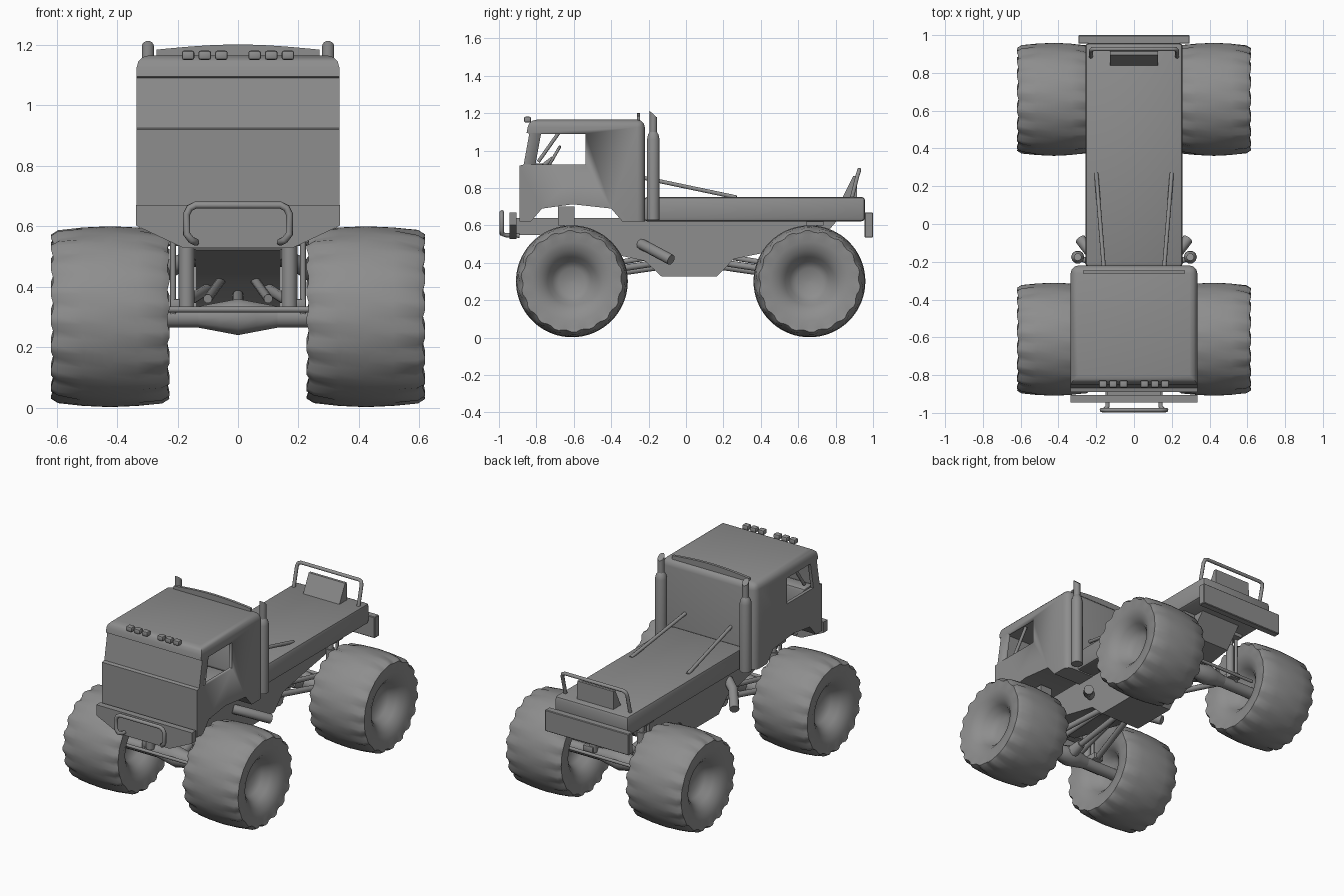
import bpy, bmesh, math
from mathutils import Vector

old = bpy.data.objects.get("Cube")
if old:
    bpy.data.objects.remove(old, do_unlink=True)

grey = bpy.data.materials.new("plain_grey")
grey.use_nodes = True
COL = (0.27, 0.27, 0.27, 1)
grey.diffuse_color = COL
grey.node_tree.nodes["Principled BSDF"].inputs["Base Color"].default_value = COL


def finish(name, bm, smooth=True, angle=35):
    bmesh.ops.recalc_face_normals(bm, faces=bm.faces[:])
    me = bpy.data.meshes.new(name)
    bm.to_mesh(me)
    bm.free()
    ob = bpy.data.objects.new(name, me)
    bpy.context.collection.objects.link(ob)
    me.materials.append(grey)
    if smooth:
        bpy.ops.object.select_all(action='DESELECT')
        ob.select_set(True)
        bpy.context.view_layer.objects.active = ob
        bpy.ops.object.shade_smooth_by_angle(angle=math.radians(angle))
    return ob


def extrude(name, pts, lo, hi, axis=0, bevel=0, pick=None, segs=3):
    """Extrude a closed profile along x (yz points) or along y (xz points)."""
    bm = bmesh.new()
    place = (lambda p, d: (d, *p)) if axis == 0 else (lambda p, d: (p[0], d, p[1]))
    face = bm.faces.new([bm.verts.new(place(p, lo)) for p in pts])
    ext = bmesh.ops.extrude_face_region(bm, geom=[face])
    move = Vector(place((0, 0), hi - lo))
    bmesh.ops.translate(bm, vec=move, verts=[v for v in ext["geom"] if isinstance(v, bmesh.types.BMVert)])
    bmesh.ops.recalc_face_normals(bm, faces=bm.faces[:])
    if bevel:
        edges = [e for e in bm.edges if pick is None or pick(e)]
        bmesh.ops.bevel(bm, geom=edges, offset=bevel, segments=segs, profile=0.5, affect='EDGES')
    return finish(name, bm)


def box(name, x, y, z, bevel=0, segs=2):
    return extrude(name, [(y[0], z[0]), (y[1], z[0]), (y[1], z[1]), (y[0], z[1])], *x, bevel=bevel, segs=segs)


def tube(name, pts, r, radii=None, cyclic=False):
    cu = bpy.data.curves.new(name, 'CURVE')
    cu.dimensions = '3D'
    cu.bevel_depth = r
    cu.bevel_resolution = 3
    cu.use_fill_caps = True
    sp = cu.splines.new('POLY')
    sp.points.add(len(pts) - 1)
    for i, p in enumerate(pts):
        sp.points[i].co = (*p, 1)
        sp.points[i].radius = radii[i] if radii else 1
    sp.use_cyclic_u = cyclic
    cu.materials.append(grey)
    ob = bpy.data.objects.new(name, cu)
    bpy.context.collection.objects.link(ob)
    return ob


def cut(ob, cutter):
    mod = ob.modifiers.new("cut", 'BOOLEAN')
    mod.operation = 'DIFFERENCE'
    mod.solver = 'EXACT'
    mod.object = cutter
    bpy.context.view_layer.objects.active = ob
    bpy.ops.object.modifier_apply(modifier=mod.name)
    bpy.data.objects.remove(cutter, do_unlink=True)


# Cab shell with raked windscreen, roof cap and wheel arch
cab = extrude("cab", [(-.89, .62), (-.89, .92), (-.868, .925), (-.838, 1.09), (-.852, 1.095), (-.84, 1.165),
                      (-.22, 1.165), (-.22, .62), (-.34, .62), (-.40, .69), (-.605, .713), (-.77, .69), (-.83, .62)],
              -.335, .335, bevel=.04,
              pick=lambda e: all(v.co.z > 1.16 for v in e.verts) or
              (all(v.co.y > -.23 for v in e.verts) and e.verts[0].co.x == e.verts[1].co.x))
cut(cab, extrude("cavity", [(-.85, .74), (-.845, .92), (-.815, 1.11), (-.26, 1.11), (-.26, .74)], -.315, .315))
cut(cab, extrude("window_opening", [(-.805, .925), (-.775, 1.09), (-.538, 1.09), (-.538, .925)], -.5, .5))

# Cab interior
box("dashboard", (-.31, .31), (-.85, -.75), (.74, .93), .02)
for s in (-1, 1):
    box("seat_base", (s * .17 - .09, s * .17 + .09), (-.62, -.36), (.74, .84), .02)
    extrude("seat_back", [(-.46, .84), (-.38, .84), (-.35, 1.09), (-.42, 1.09)], s * .17 - .09, s * .17 + .09, bevel=.02)
    tube("cage_bar", [(s * .28, -.79, .94), (s * .28, -.67, 1.11)], .01)
ring = [(.17 + .07 * math.cos(a), -.71 + .035 * math.sin(a), .96 + .06 * math.sin(a))
        for a in [i * math.tau / 20 for i in range(20)]]
tube("steering_wheel", ring, .008, cyclic=True)
tube("steering_column", [(.17, -.71, .96), (.17, -.79, .9)], .012)

# Roof lights and rear roof deflector
for s in (-1, 1):
    for x in (.055, .11, .165):
        box("roof_light", (s * x - .021, s * x + .021), (-.866, -.828), (1.15, 1.181), .008)
arc = [(-.27 + .54 * i / 12, 1.184 + .017 * math.sin(math.pi * i / 12)) for i in range(13)]
extrude("roof_deflector", [(-.27, 1.16)] + arc + [(.27, 1.16)], -.262, -.245, axis=1)

# Front bumper and bull bar
extrude("front_bumper", [(-.337, .67), (-.337, .602), (-.18, .528), (.18, .528), (.337, .602), (.337, .67)],
        -.945, -.905, axis=1)
box("bumper_mount", (-.14, .14), (-.92, -.7), (.55, .64))
half = [(.14, -.89, .545), (.14, -.965, .548), (.155, -.985, .555), (.17, -.985, .575),
        (.17, -.985, .64), (.16, -.985, .66), (.14, -.985, .67)]
tube("bull_bar", half + [(-x, y, z) for x, y, z in reversed(half)], .012)

# Bed, underbody and rear bumper
box("bed", (-.258, .258), (-.225, .957), (.622, .752), .018)
extrude("underbody", [(-.8, .64), (-.72, .52), (-.36, .44), (-.22, .41), (-.13, .326), (.165, .326), (.255, .42),
                      (.4, .45), (.7, .5), (.82, .64)], -.14, .14)
box("rear_bumper", (-.295, .295), (.955, 1.0), (.535, .67), .004, 1)

# Tail hoop and vent wedge
hoop = [(.228, .885, .74), (.228, .918, .87), (.222, .925, .89), (.205, .926, .897)]
tube("tail_hoop", hoop + [(-x, y, z) for x, y, z in reversed(hoop)], .011)
extrude("tail_vent", [(.835, .745), (.895, .865), (.912, .865), (.915, .745)], -.128, .128)

# Bed braces, exhaust stacks and side exhausts
for s in (-1, 1):
    tube("bed_brace", [(s * .16, -.23, .855), (s * .2, .27, .75)], .011)
    tube("exhaust_stack", [(s * .298, -.175, z) for z in (.63, 1.06, 1.085, 1.1)], .035, (1, 1, .85, .57))
    bm = bmesh.new()
    bmesh.ops.create_cone(bm, cap_ends=True, segments=16, radius1=.02, radius2=.02, depth=.11)
    for v in bm.verts:
        if v.co.z > 0:
            v.co.z -= v.co.y * .9 + .005
        v.co += Vector((s * .298, -.175, 1.145))
    finish("stack_tip", bm)
    tube("stack_bracket", [(s * .24, -.2, .7), (s * .298, -.175, .7)], .015)
    tube("side_exhaust", [(s * .13, -.24, .5), (s * .2, -.19, .475), (s * .285, -.08, .416)], .029)

# Axles, differentials, links and shocks; k points from the axle to the outer end
for y, k in ((-.61, -1), (.66, 1)):
    tube("axle", [(-.38, y, .3), (.38, y, .3)], .037)
    tube("differential", [(x, y, .3) for x in (-.13, -.06, 0, .06, .13)], .06, (.62, .85, 1.05, .85, .62))
    tube("diff_nose", [(0, y, .3), (0, y - k * .12, .33)], .045, (1, .6))
    tube("drive_shaft", [(0, y - k * .1, .325), (0, y - k * .48, .38)], .018)
    tube("tie_rod", [(-.3, y + k * .08, .325), (.3, y + k * .08, .325)], .01)
    for s in (-1, 1):
        tube("lower_link", [(s * .2, y, .33), (s * .09, y - k * .46, .4)], .018)
        tube("upper_link", [(s * .1, y, .36), (s * .05, y - k * .42, .43)], .015)
        tube("shock_body", [(s * .17, y + k * .03, .32), (s * .17, y + k * .03, .54)], .026)
        tube("shock_rod", [(s * .17, y + k * .03, .53), (s * .17, y + k * .03, .66)], .017)
        tube("limit_strap", [(s * .215, y + k * .03, .31), (s * .215, y + k * .03, .64)], .01)
        box("shock_mount", (s * .185 - .04, s * .185 + .04), (y + k * .03 - .045, y + k * .03 + .045), (.6, .7))
        box("axle_bracket", (s * .19 - .035, s * .19 + .035), (y - .04, y + .06), (.32, .36), .006)

# Balloon tyres with scalloped shoulder lugs: (half width, radius) from hub to crown
PROFILE = [(.07, .001), (.075, .07), (.1, .105), (.14, .13), (.17, .165), (.187, .21), (.189, .25),
           (.196, .272), (.172, .287), (.09, .295), (0, .299)]
SEGS = 72


def wheel(cx, cy):
    bm = bmesh.new()
    full = [(-w, r) for w, r in PROFILE] + [(w, r) for w, r in PROFILE[-2::-1]]
    rings = []
    for w, r in full:
        loop = []
        for i in range(SEGS):
            shift = 2 if w > 0 else 0
            lug = (i + shift) % 4 < 2
            rr, ww = r, w
            if r in (.272, .287) and not lug:
                rr, ww = r - .009, w * .965
            a = math.tau * i / SEGS
            loop.append(bm.verts.new((cx + ww, cy + rr * math.cos(a), .301 + rr * math.sin(a))))
        rings.append(loop)
    for a, b in zip(rings, rings[1:]):
        for i in range(SEGS):
            j = (i + 1) % SEGS
            bm.faces.new((a[i], a[j], b[j], b[i]))
    bm.faces.new(rings[0])
    bm.faces.new(rings[-1])
    finish("wheel", bm, angle=50)


for sx in (-1, 1):
    for wy in (-.61, .66):
        wheel(sx * .423, wy)
